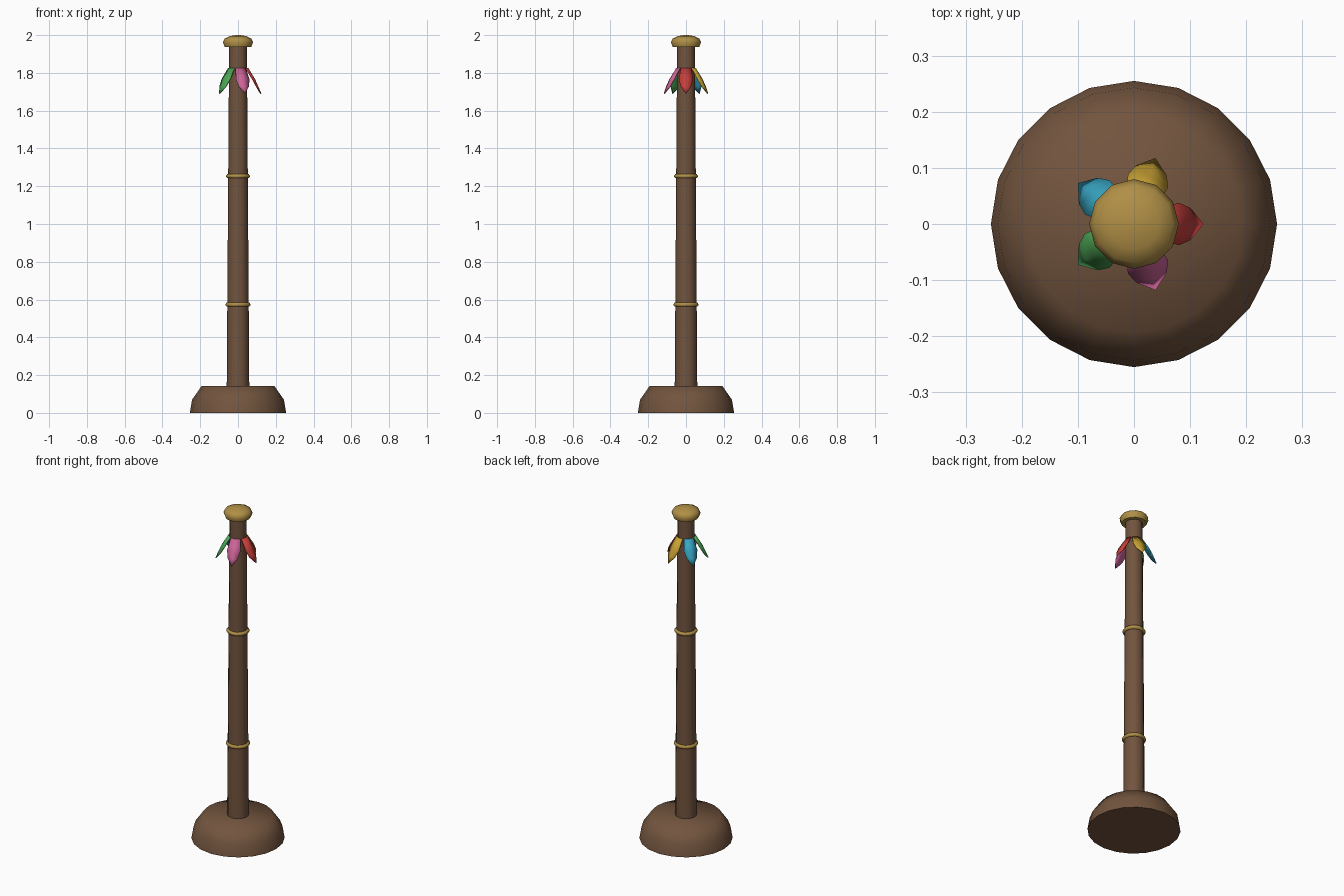
import bpy, bmesh, math
from mathutils import Vector

if "Cube" in bpy.data.objects:
    bpy.data.objects.remove(bpy.data.objects["Cube"])


def material(name, srgb):
    m = bpy.data.materials.new(name)
    lin = [((c / 255 + 0.055) / 1.055) ** 2.4 for c in srgb]
    m.diffuse_color = (*lin, 1)
    m.use_nodes = True
    m.node_tree.nodes["Principled BSDF"].inputs["Base Color"].default_value = m.diffuse_color
    return m


wood = material("brown wood", (114, 84, 62))
gold = material("old gold", (176, 143, 70))


def finish(name, bm, mat, angle):
    bmesh.ops.recalc_face_normals(bm, faces=bm.faces)
    me = bpy.data.meshes.new(name)
    bm.to_mesh(me)
    bm.free()
    ob = bpy.data.objects.new(name, me)
    bpy.context.collection.objects.link(ob)
    me.materials.append(mat)
    bpy.ops.object.select_all(action='DESELECT')
    ob.select_set(True)
    bpy.context.view_layer.objects.active = ob
    bpy.ops.object.shade_smooth_by_angle(angle=math.radians(angle))
    return ob


def lathe(name, profile, sides, mat, angle=50):
    """Revolve (radius, z) points around z and cap both ends."""
    bm = bmesh.new()
    rings = [[bm.verts.new((r * math.cos(2 * math.pi * i / sides),
                            r * math.sin(2 * math.pi * i / sides), z))
              for i in range(sides)] for r, z in profile]
    for a, b in zip(rings, rings[1:]):
        for i in range(sides):
            j = (i + 1) % sides
            bm.faces.new((a[i], a[j], b[j], b[i]))
    bm.faces.new(rings[0])
    bm.faces.new(rings[-1])
    return finish(name, bm, mat, angle)


# Weighted foot, tapered pole and domed cap
lathe("base", [(0.255, 0), (0.243, 0.07), (0.193, 0.142)], 20, wood, 60)
lathe("pole", [(0.06, 0.1), (0.047, 1.95)], 12, wood)
lathe("cap", [(0.07, 1.938), (0.08, 1.963), (0.07, 1.982),
              (0.045, 1.994), (0.012, 2.0)], 12, gold, 60)

# Gold rings around the pole
for label, z, r in (("lower", 0.573, 0.055), ("upper", 1.253, 0.052)):
    ring = [(r + 0.012 * math.cos(a), z + 0.012 * math.sin(a))
            for a in [math.pi * (k / 3 - 1) for k in range(7)]]
    lathe(label + "_band", ring, 16, gold, 80)

# Five coloured leaves hanging outward below the cap
leaf_colours = [("red", (200, 62, 58)), ("yellow", (200, 162, 52)),
                ("cyan", (56, 165, 195)), ("green", (76, 165, 84)),
                ("pink", (205, 100, 152))]
# rows of (edge half width, centre radius, edge radius, z)
rows = [(0.027, 0.052, 0.042, 1.825), (0.037, 0.088, 0.078, 1.765),
        (0.028, 0.104, 0.098, 1.728)]
for k, (colour, rgb) in enumerate(leaf_colours):
    ang = 2 * math.pi * k / 5
    out = Vector((math.cos(ang), math.sin(ang), 0))
    side = Vector((-math.sin(ang), math.cos(ang), 0))
    bm = bmesh.new()
    grid = []
    for w, rc, re, z in rows:
        grid.append([bm.verts.new(out * r + side * s + Vector((0, 0, z)))
                     for s, r in ((-w, re), (0, rc), (w, re))])
    tip = bm.verts.new(out * 0.121 + Vector((0, 0, 1.69)))
    for a, b in zip(grid, grid[1:]):
        for i in (0, 1):
            bm.faces.new((a[i], a[i + 1], b[i + 1], b[i]))
    for i in (0, 1):
        bm.faces.new((grid[-1][i], grid[-1][i + 1], tip))
    leaf = finish(colour + "_leaf", bm, material(colour, rgb), 40)
    solid = leaf.modifiers.new("thickness", 'SOLIDIFY')
    solid.thickness = 0.006
    solid.offset = 0
